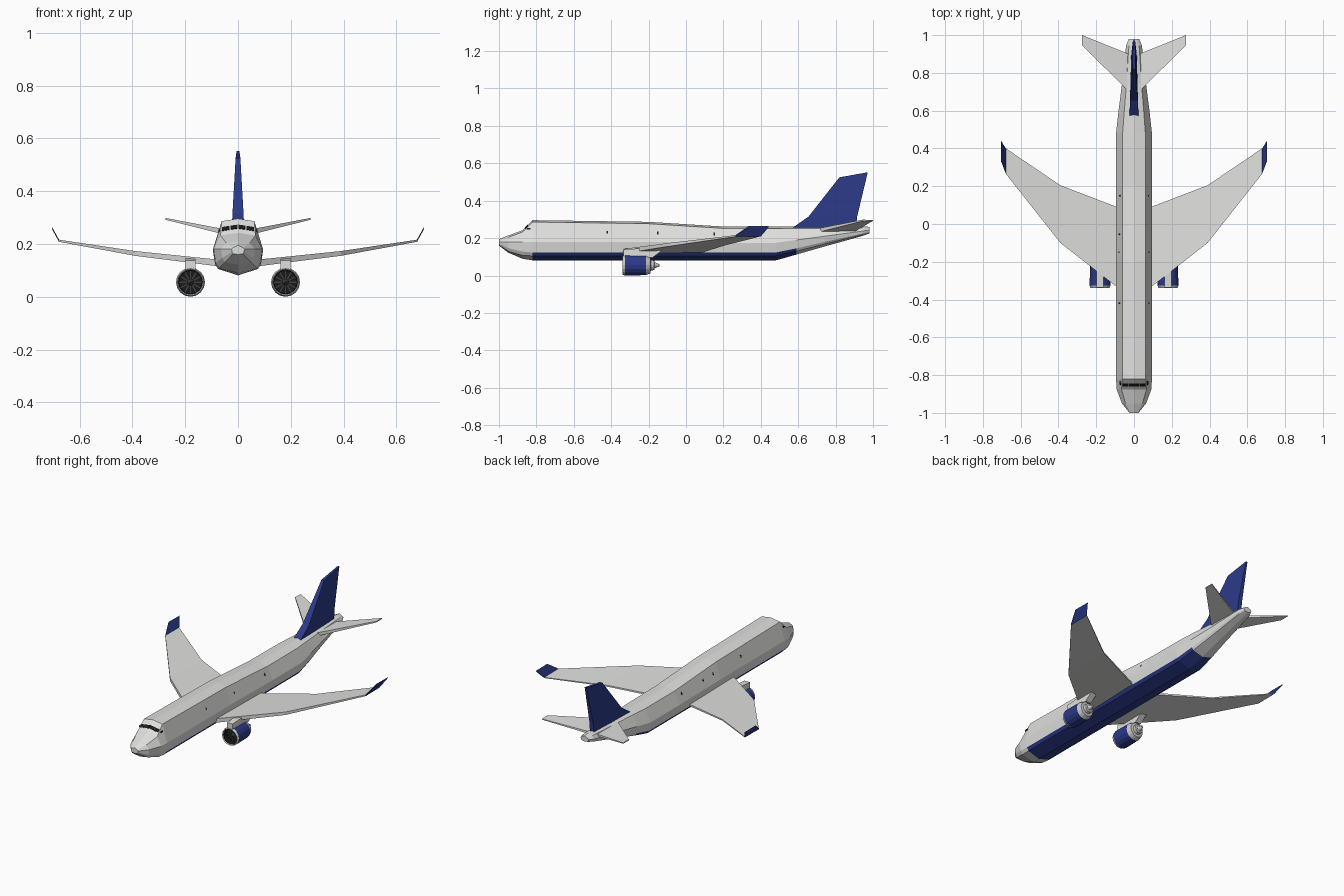
import bpy, bmesh, math
from mathutils import Vector

if "Cube" in bpy.data.objects:
    bpy.data.objects.remove(bpy.data.objects["Cube"])


def material(name, rgb):
    m = bpy.data.materials.new(name)
    m.diffuse_color = (*rgb, 1)
    m.use_nodes = True
    m.node_tree.nodes["Principled BSDF"].inputs["Base Color"].default_value = m.diffuse_color
    return m


WHITE = material("off_white", (0.74, 0.75, 0.73))
BLUE = material("deep_blue", (0.025, 0.042, 0.25))
GREY = material("light_grey", (0.58, 0.58, 0.58))
BLACK = material("black", (0.01, 0.01, 0.01))
DARK = material("dark_grey", (0.05, 0.05, 0.05))


def finish(name, bm, mats):
    bmesh.ops.recalc_face_normals(bm, faces=bm.faces)
    me = bpy.data.meshes.new(name)
    bm.to_mesh(me)
    bm.free()
    for m in mats:
        me.materials.append(m)
    ob = bpy.data.objects.new(name, me)
    bpy.context.collection.objects.link(ob)
    return ob


def loft(name, sections, mats, rule=None):
    """Skin a list of closed rings, capping both ends."""
    bm = bmesh.new()
    rings = [[bm.verts.new(p) for p in s] for s in sections]
    n = len(rings[0])
    for a, b in zip(rings, rings[1:]):
        for i in range(n):
            j = (i + 1) % n
            bm.faces.new((a[i], a[j], b[j], b[i]))
    bm.faces.new(rings[0])
    bm.faces.new(rings[-1])
    if rule:
        for f in bm.faces:
            f.material_index = rule(f)
    return finish(name, bm, mats)


def plate(name, corners, normal, mat, thick=0.004):
    """Thin plate standing just proud of a surface."""
    n = Vector(normal).normalized()
    c = [Vector(p) for p in corners]
    return loft(name, [[p - n * 0.003 for p in c],
                       [p + n * thick for p in c]], [mat])


# Fuselage: y, ridge z, shoulder w, widest w/z, stripe edge w/z, belly w/z, keel z
RIDGE = 0.010
stations = [
    (-1.00, .195, .020, .024, .180, .023, .170, .018, .163, .160),
    (-.950, .214, .045, .064, .180, .060, .147, .050, .130, .122),
    (-.875, .242, .066, .092, .180, .085, .128, .072, .108, .090),
    (-.820, .296, .062, .095, .180, .087, .123, .075, .105, .081),
    (-.200, .287, .062, .095, .180, .087, .123, .075, .105, .081),
    (0.200, .262, .062, .095, .175, .087, .123, .075, .105, .081),
    (0.480, .261, .060, .095, .175, .087, .123, .075, .105, .081),
    (0.590, .262, .052, .083, .190, .076, .145, .066, .130, .112),
    (0.740, .262, .040, .064, .210, .058, .180, .050, .168, .155),
    (0.945, .264, .027, .042, .238, .038, .225, .032, .219, .212),
    (0.980, .260, .018, .027, .243, .025, .233, .020, .228, .225),
]
rings = []
for y, zr, ws, wm, zm, wl, zl, wb, zb, zk in stations:
    half = [(ws, zr - RIDGE), (wm, zm), (wl, zl), (wb, zb)]
    rings.append([(0, y, zr)] + [(w, y, z) for w, z in half] + [(0, y, zk)]
                 + [(-w, y, z) for w, z in reversed(half)])


def belly_blue(f):
    c = f.calc_center_median()
    limit = 0.12 if c.y < 0.48 else 0.132
    return int(-0.82 < c.y < 0.59 and c.z < limit)


loft("fuselage", rings, [WHITE, BLUE], belly_blue)


# Windscreen panes on the sloping cockpit face
def screen(x, t):
    return (x, -.875 + .055 * t, .242 + .054 * t - RIDGE * abs(x) / .064)


for k, (x0, x1) in enumerate([(-.06, -.032), (-.029, -.001), (.001, .029), (.032, .06)]):
    plate(f"windscreen_{k}", [screen(x0, .30), screen(x1, .30), screen(x1, .56),
                              screen(x0, .56)], (0, -1, 1), BLACK, .002)

for s, side in ((-1, "left"), (1, "right")):
    # Small side windows
    def skin(y, z, zr=.285, w=.062, wm=.095):
        t = (z - .178) / (zr - RIDGE - .178)
        return (s * (wm + (w - wm) * t), y, z)

    for k, (y, zr) in enumerate([(-.42, .290), (-.15, .284), (-.055, .278), (.15, .265)]):
        z = .232 - .02 * (y + .42) * .9
        plate(f"{side}_window_{k}", [skin(y - .004, z - .007, zr), skin(y + .004, z - .007, zr),
                                     skin(y + .004, z + .007, zr), skin(y - .004, z + .007, zr)],
              (s, 0, .3), BLACK, .001)
    plate(f"{side}_cockpit_window", [(s * .0735, -.852, .246), (s * .074, -.832, .246),
                                     (s * .071, -.832, .254), (s * .071, -.848, .254)],
          (s, 0, .3), BLACK, .002)

    # Wing-like surfaces: x, leading y, trailing y, z, leading and trailing thickness
    def surface(name, rows, mat):
        loft(name, [[(s * x, le, z - t / 2), (s * x, le, z + t / 2),
                     (s * x, te, z + e / 2), (s * x, te, z - e / 2)]
                    for x, le, te, z, t, e in rows], [mat])

    surface(f"{side}_wing", [(.04, -.373, .071, .124, .026, .012),
                             (.39, -.10, .205, .164, .018, .008),
                             (.678, .265, .40, .212, .008, .005)], WHITE)
    surface(f"{side}_winglet", [(.678, .265, .40, .212, .009, .006),
                                (.705, .335, .442, .261, .008, .005)], BLUE)
    surface(f"{side}_tailplane", [(.015, .69, .895, .238, .022, .014),
                                  (.275, .945, 1.0, .295, .007, .005)], WHITE)

    # Engine nacelle turned around its own axis
    ex, ez, sides = s * .18, .055, 16

    def circle(y, r):
        return [(ex + r * math.sin(2 * math.pi * i / sides), y,
                 ez - r * math.cos(2 * math.pi * i / sides)) for i in range(sides)]

    def engine_colour(f):
        ys = [v.co.y for v in f.verts]
        if min(ys) > -.311 and max(ys) < -.299:
            return 2
        if min(ys) > -.33 and max(ys) < -.21 and max(ys) - min(ys) > .05:
            return 1
        return 0 if max(ys) > -.3 or max(ys) - min(ys) < .02 else 2

    loft(f"{side}_engine", [circle(y, r) for y, r in [
        (-.300, .044), (-.335, .046), (-.340, .050), (-.326, .055), (-.215, .053),
        (-.190, .043), (-.188, .028), (-.170, .026), (-.168, .016), (-.142, .006)]],
        [GREY, BLUE, BLACK], engine_colour)
    # Fan hub and blades
    loft(f"{side}_fan_hub", [circle(-.298, .013), circle(-.322, .002)], [DARK])
    for k in range(12):
        a = 2 * math.pi * k / 12
        u = Vector((math.cos(a), 0, math.sin(a)))
        v = Vector((-u.z, 0, u.x)) * .0025
        c = Vector((ex, -.303, ez))
        plate(f"{side}_fan_blade_{k}", [c + u * .012 - v, c + u * .043 - v,
                                        c + u * .043 + v, c + u * .012 + v],
              (0, -1, 0), DARK, .002)
    # Pylon joining engine and wing
    loft(f"{side}_pylon", [[(ex + w, y, z) for y, z in [
        (-.335, .104), (-.335, .138), (-.24, .146), (-.12, .140), (-.18, .095)]]
        for w in (-.019, .019)], [WHITE])

# Tail fin: leading y/z, trailing y/z, leading half thickness
loft("tail_fin", [[(-t, ly, lz), (t, ly, lz), (t * .6, ty, tz), (-t * .6, ty, tz)]
                  for ly, lz, ty, tz, t in [(.555, .245, .908, .245, .024),
                                            (.655, .315, .915, .315, .021),
                                            (.82, .525, .972, .552, .009)]], [BLUE])
